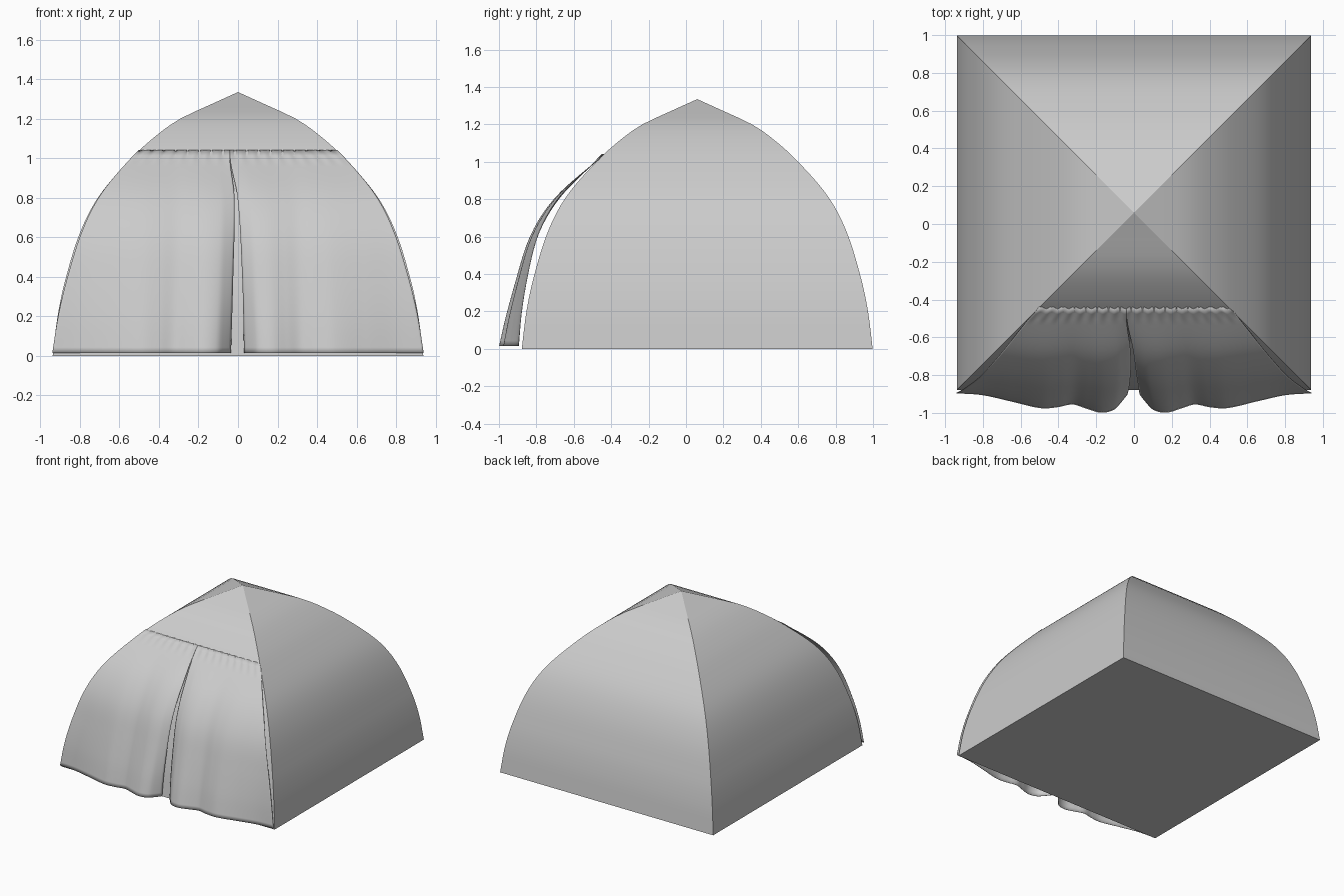
import bpy, bmesh, math

if "Cube" in bpy.data.objects:
    bpy.data.objects.remove(bpy.data.objects["Cube"])

CY = 0.06          # tent centre in y
APEX = 1.335


def curve(points):
    """Smooth interpolation through (t, value) points."""
    n = len(points)
    slope = []
    for i in range(n):
        a, b = points[max(i - 1, 0)], points[min(i + 1, n - 1)]
        slope.append((b[1] - a[1]) / (b[0] - a[0]))

    def f(t):
        t = min(max(t, points[0][0]), points[-1][0])
        i = 0
        while i < n - 2 and t > points[i + 1][0]:
            i += 1
        (t0, v0), (t1, v1) = points[i], points[i + 1]
        h = t1 - t0
        s = (t - t0) / h
        return ((2*s**3 - 3*s**2 + 1) * v0 + (s**3 - 2*s**2 + s) * h * slope[i]
                + (3*s**2 - 2*s**3) * v1 + (s**3 - s**2) * h * slope[i + 1])
    return f


# dome half width against height
half = curve([(0, .938), (.2, .913), (.384, .874), (.63, .797), (.818, .697),
              (1.015, .525), (1.126, .40), (1.2, .293), (1.267, .15), (APEX, 0)])
# door flap: distance from wall, fold depth, fold shape across the width
gap = curve([(0, .018), (.3, .028), (.6, .042), (.8, .03), (1.0, .004), (1.05, .003)])
depth = curve([(0, .105), (.3, .065), (.6, .042), (.8, .026), (1.0, 0), (1.05, 0)])
fold = curve([(.03, .08), (.06, .45), (.1, .85), (.17, 1), (.25, .78), (.32, .58),
              (.4, .72), (.49, .77), (.65, .42), (.8, .1), (.94, 0)])
# inner edges of the door slit
slit = {-1: curve([(0, -.037), (.4, -.025), (.8, -.018), (.98, -.04), (1.05, -.04)]),
        1: curve([(0, .032), (.4, .022), (.8, -.002), (.98, -.038), (1.05, -.04)])}


def finish(bm, name, angle):
    bmesh.ops.recalc_face_normals(bm, faces=bm.faces)
    me = bpy.data.meshes.new(name)
    bm.to_mesh(me)
    bm.free()
    ob = bpy.data.objects.new(name, me)
    bpy.context.collection.objects.link(ob)
    bpy.ops.object.select_all(action='DESELECT')
    ob.select_set(True)
    bpy.context.view_layer.objects.active = ob
    bpy.ops.object.shade_smooth_by_angle(angle=math.radians(angle))
    return ob


# tent dome with four curved walls and a flat floor
bm = bmesh.new()
rings = []
ROWS = 40
for r in range(ROWS):
    z = APEX * r / ROWS
    w = half(z)
    rings.append([bm.verts.new((sx * w, CY + sy * w, z))
                  for sx, sy in ((-1, -1), (1, -1), (1, 1), (-1, 1))])
for a, b in zip(rings, rings[1:]):
    for i in range(4):
        j = (i + 1) % 4
        bm.faces.new((a[i], a[j], b[j], b[i]))
tip = bm.verts.new((0, CY, APEX))
for i in range(4):
    bm.faces.new((rings[-1][i], rings[-1][(i + 1) % 4], tip))
bm.faces.new(rings[0][::-1])
finish(bm, "tent_dome", 22)

# two draped door flaps, stitched to the wall along the top
COLS, LEVELS, TOP = 80, 36, 1.04
for side, name in ((-1, "door_flap_left"), (1, "door_flap_right")):
    bm = bmesh.new()
    grid = []
    for r in range(LEVELS + 1):
        z = .015 + (TOP - .015) * r / LEVELS
        w = half(z)
        inner, outer = slit[side](z), side * (w + .004 - .012 * math.sin(math.pi * z / TOP))
        row = []
        for c in range(COLS + 1):
            u = c / COLS
            x = inner + (outer - inner) * u
            d = .03 + .91 * u * w / .938          # folds run down the cloth
            off = gap(z) + depth(z) * fold(d)
            if z > 1.0:                            # puckered seam
                off += .006 * math.sin(x * 2 * math.pi / .06)
            row.append(bm.verts.new((x, CY - w - off, z)))
        grid.append(row)
    for a, b in zip(grid, grid[1:]):
        for c in range(COLS):
            bm.faces.new((a[c], a[c + 1], b[c + 1], b[c]))
    bmesh.ops.recalc_face_normals(bm, faces=bm.faces)
    if sum(f.normal.y for f in bm.faces) > 0:
        bmesh.ops.reverse_faces(bm, faces=bm.faces)
    ob = finish(bm, name, 40)
    m = ob.modifiers.new("cloth_thickness", 'SOLIDIFY')
    m.thickness = .003
    m.offset = 0
